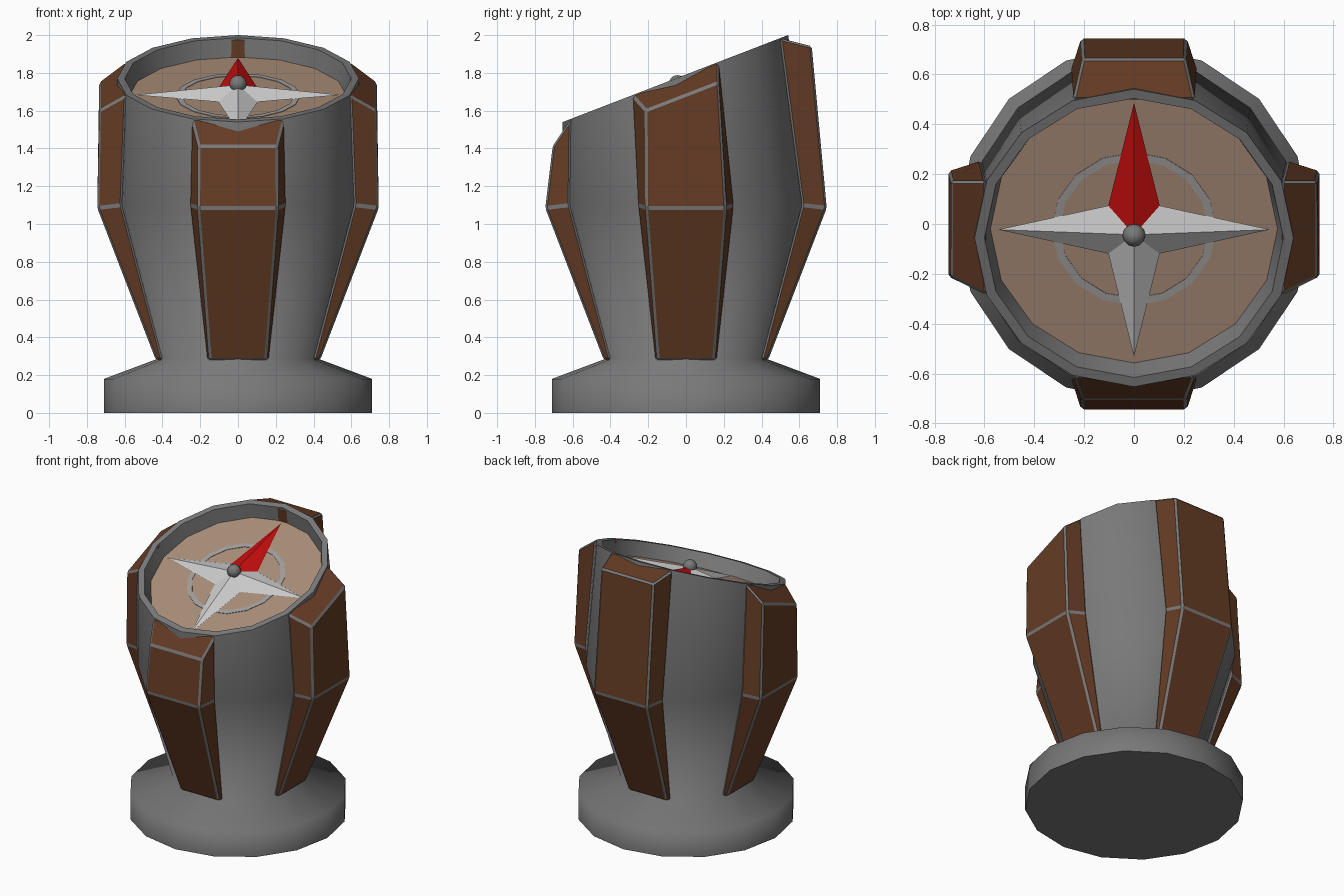
import bpy, bmesh
from math import sin, cos, pi, radians
from mathutils import Vector, Matrix

if "Cube" in bpy.data.objects:
    bpy.data.objects.remove(bpy.data.objects["Cube"])

SIDES = 16
# tilted frame of the dial: local z is the dial normal
TILT = Matrix.Translation((0, -0.056, 1.77)) @ Matrix.Rotation(radians(21.1), 4, 'X')


def material(name, rgb):
    m = bpy.data.materials.new(name)
    m.diffuse_color = (*rgb, 1)
    m.use_nodes = True
    m.node_tree.nodes["Principled BSDF"].inputs["Base Color"].default_value = m.diffuse_color
    return m


GREY = material("grey_metal", (0.19, 0.19, 0.19))
BROWN = material("brown_panel", (0.13, 0.045, 0.018))
TAN = material("tan_dial", (0.40, 0.27, 0.19))
PALE = material("pale_ring", (0.36, 0.35, 0.34))
WHITE = material("light_needle", (0.55, 0.55, 0.55))
RED = material("red_needle", (0.55, 0.004, 0.004))


def finish(name, bm, *mats):
    bmesh.ops.recalc_face_normals(bm, faces=bm.faces)
    me = bpy.data.meshes.new(name)
    bm.to_mesh(me)
    bm.free()
    for m in mats:
        me.materials.append(m)
    ob = bpy.data.objects.new(name, me)
    bpy.context.collection.objects.link(ob)
    return ob


def circle(r, z, frame=Matrix()):
    return [frame @ Vector((r * cos(2 * pi * i / SIDES), r * sin(2 * pi * i / SIDES), z))
            for i in range(SIDES)]


def loft(rows, sharp=(), smooth=False, caps=True):
    bm = bmesh.new()
    vr = [[bm.verts.new(p) for p in row] for row in rows]
    n = len(rows[0])
    for a, b in zip(vr, vr[1:]):
        for i in range(n):
            j = (i + 1) % n
            bm.faces.new((a[i], a[j], b[j], b[i])).smooth = smooth
    if caps:
        bm.faces.new(vr[0])
        bm.faces.new(vr[-1])
    for k in sharp:
        for i in range(n):
            bm.edges.get((vr[k][i], vr[k][(i + 1) % n])).smooth = False
    return bm


# pedestal, flared body and tilted rim in one lofted shell
finish("pedestal_body", loft([
    circle(0.71, 0), circle(0.71, 0.18), circle(0.43, 0.285), circle(0.66, 1.1),
    circle(0.64, 0, TILT), circle(0.60, 0, TILT), circle(0.575, -0.105, TILT)],
    sharp=(0, 4, 5, 6), smooth=True), GREY)

# dial face and the ring printed on it
bm = bmesh.new()
bm.faces.new([bm.verts.new(p) for p in circle(0.58, -0.1, TILT)])
finish("dial_face", bm, TAN)
finish("dial_ring", loft([circle(0.33, -0.1, TILT), circle(0.33, -0.097, TILT),
                          circle(0.298, -0.097, TILT), circle(0.298, -0.1, TILT)],
                         caps=False), PALE)

# raised panels on four sides, edges bevelled with grey trim
for k, name in enumerate(("right", "back", "left", "front")):
    spin = Matrix.Rotation(k * pi / 2, 4, 'Z')
    c, s = cos(pi / 8), sin(pi / 8)

    def row(r, z_in, out, half, z_out, frame):
        pts = ((r * c, -r * s, z_in), (out, -half, z_out), (out, half, z_out), (r * c, r * s, z_in))
        return [frame @ spin @ Vector(p) for p in pts]

    bm = loft([row(0.432, 0.28, 0.435, 0.15, 0.28, Matrix()),
               row(0.665, 1.1, 0.745, 0.212, 1.085, Matrix()),
               row(0.642, 0.0, 0.735, 0.208, -0.1, TILT)])
    bmesh.ops.recalc_face_normals(bm, faces=bm.faces)
    bmesh.ops.bevel(bm, geom=bm.edges[:], offset=0.011, offset_type='OFFSET', segments=1,
                    affect='EDGES', profile=0.5, material=1, clamp_overlap=True)
    finish(name + "_panel", bm, BROWN, GREY)

# four faceted compass points, the far one red
for k, name in enumerate(("east", "north", "west", "south")):
    frame = TILT @ Matrix.Rotation(k * pi / 2, 4, 'Z')
    bm = bmesh.new()
    tip, left, right, apex, base = [bm.verts.new(frame @ Vector(p)) for p in (
        (0.545, 0, -0.093), (0.103, 0.103, -0.093), (0.103, -0.103, -0.093),
        (0, 0, -0.035), (0, 0, -0.093))]
    for f in ((tip, left, apex), (tip, apex, right), (tip, right, base, left),
              (apex, left, base), (apex, base, right)):
        bm.faces.new(f)
    finish(name + "_needle", bm, RED if name == "north" else WHITE)

# centre pivot
bm = bmesh.new()
bmesh.ops.create_uvsphere(bm, u_segments=12, v_segments=8, radius=0.046,
                          matrix=TILT @ Matrix.Translation((0, 0, -0.03)))
for f in bm.faces:
    f.smooth = True
finish("pivot_knob", bm, GREY)
